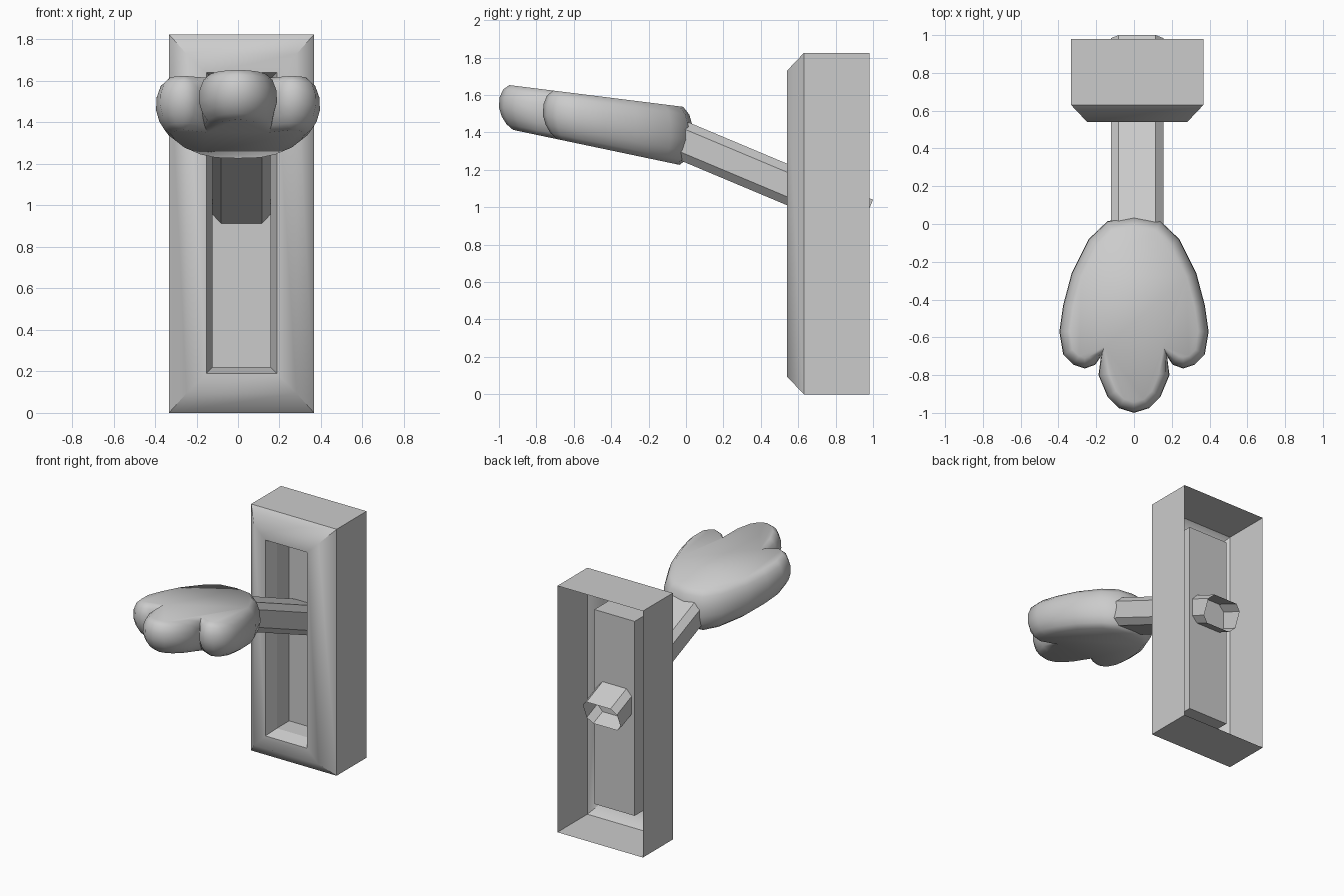
import bpy, bmesh, math
from mathutils import Vector

if "Cube" in bpy.data.objects:
    bpy.data.objects.remove(bpy.data.objects["Cube"])

CX = 0.017   # shared x centre of housing and lever


def loft(name, rings, cap_start=False, cap_end=False, smooth=None):
    bm = bmesh.new()
    vr = [[bm.verts.new(p) for p in r] for r in rings]
    n = len(vr[0])
    for a, b in zip(vr, vr[1:]):
        for i in range(n):
            j = (i + 1) % n
            bm.faces.new((a[i], a[j], b[j], b[i]))
    if cap_start:
        bm.faces.new(vr[0][::-1])
    if cap_end:
        bm.faces.new(vr[-1])
    bmesh.ops.recalc_face_normals(bm, faces=bm.faces[:])
    me = bpy.data.meshes.new(name)
    bm.to_mesh(me)
    bm.free()
    ob = bpy.data.objects.new(name, me)
    bpy.context.collection.objects.link(ob)
    if smooth:
        bpy.ops.object.select_all(action='DESELECT')
        bpy.context.view_layer.objects.active = ob
        ob.select_set(True)
        bpy.ops.object.shade_smooth_by_angle(angle=math.radians(smooth))
    return ob


def rect(hw, z0, z1, y):
    return [(CX - hw, y, z0), (CX + hw, y, z0), (CX + hw, y, z1), (CX - hw, y, z1)]


# Housing: open-backed walls and a bevelled front frame
loft("housing_walls", [rect(.35, 0, 1.825, .98), rect(.35, 0, 1.825, .63)])
loft("housing_front", [rect(.35, 0, 1.825, .63), rect(.265, .095, 1.73, .54),
                       rect(.17, .19, 1.64, .54)], smooth=50)

# Slot liner: tapered mouth, straight walls, closed back, outer box
loft("slot_liner", [rect(.17, .19, 1.64, .54), rect(.14, .22, 1.61, .63),
                    rect(.14, .22, 1.61, .775)], cap_end=True)
loft("slot_back_box", [rect(.165, .195, 1.635, .63), rect(.165, .195, 1.635, .812)],
     cap_end=True)

# Lever: hollow chamfered bar sloping down through the slot
axis = Vector((0, 1, -.42)).normalized()
up = Vector((0, -axis.z, axis.y))
w, t, c = .14, .205, .042
section = [(-w + c, 0), (w - c, 0), (w, -c), (w, -t + c),
           (w - c, -t), (-w + c, -t), (-w, -t + c), (-w, -c)]


def lever_ring(y):
    o = Vector((CX, y, 1.04 - .42 * (y - 1.0)))
    return [o + Vector((u, 0, 0)) + up * v for u, v in section]


loft("lever", [lever_ring(-.03), lever_ring(1.0)], cap_start=True)

# Lever head: three-lobed pad, half outline mirrored
half = [(.14, .015), (.24, -.08), (.33, -.26), (.375, -.43), (.395, -.57), (.375, -.69),
        (.32, -.745), (.26, -.765), (.205, -.745), (.175, -.70), (.188, -.80),
        (.14, -.915), (.08, -.975)]
outline = [(0, .04)] + half + [(0, -1.0)] + [(-x, y) for x, y in reversed(half)]


def inset(pts, d):
    out = []
    n = len(pts)
    for i in range(n):
        p = Vector(pts[i])
        e0 = (p - Vector(pts[i - 1])).normalized()
        e1 = (Vector(pts[(i + 1) % n]) - p).normalized()
        e = (e0 + e1).normalized()
        out.append(p + Vector((e.y, -e.x)) * d)
    return out


def head_ring(f, d):
    ring = []
    for x, y in inset(outline, d):
        top = 1.535 - .125 * y
        bottom = 1.23 - .21 * (y + .05)
        ring.append((x, y, bottom + (top - bottom) * f))
    return ring


profile = [(0, .075), (.1, .04), (.25, .015), (.45, 0), (.68, .003), (.88, .022), (1, .055)]
loft("lever_head", [head_ring(f, d) for f, d in profile],
     cap_start=True, cap_end=True, smooth=55)
